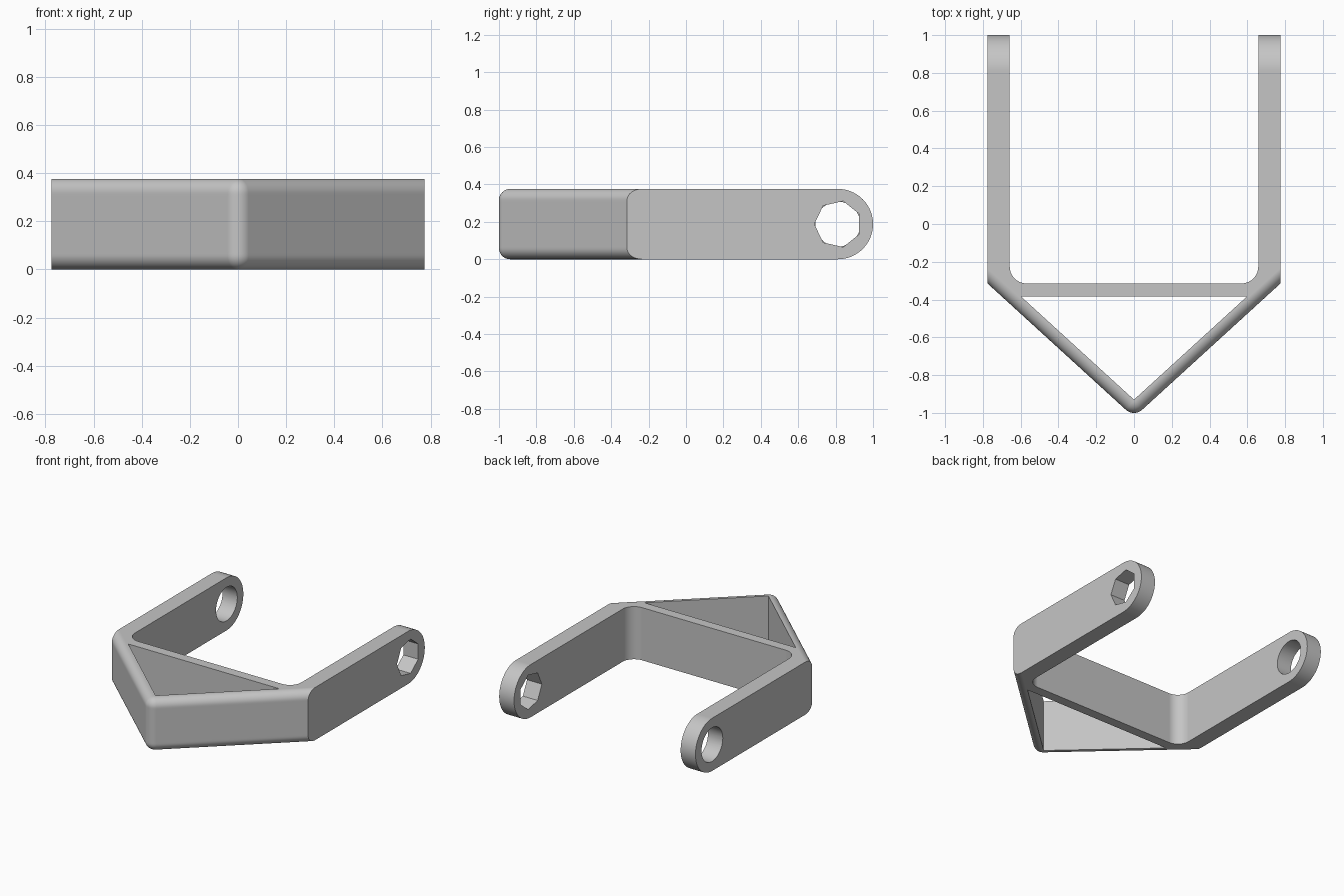
import bpy, bmesh
from math import sin, cos, tan, sqrt, pi, radians

if "Cube" in bpy.data.objects:
    bpy.data.objects.remove(bpy.data.objects["Cube"])

HALF_W, ARM_IN = 0.775, 0.658      # outer and inner faces of the arms
R = 0.188                          # half height, radius of the arm ends
EYE_Y = 1 - R                      # centre of the arm eyes
NOSE_R, FILLET = 0.065, 0.06       # nose rounding, edge rounding of the V
SLOPE = radians(42.4)

grey = bpy.data.materials.new("light_grey")
grey.use_nodes = True
grey.diffuse_color = (0.56, 0.56, 0.56, 1)
grey.node_tree.nodes["Principled BSDF"].inputs["Base Color"].default_value = (0.56, 0.56, 0.56, 1)


def loft(name, rings):
    """Closed solid through a stack of equal rings."""
    bm = bmesh.new()
    loops = [[bm.verts.new(p) for p in ring] for ring in rings]
    n = len(loops[0])
    for a, b in zip(loops, loops[1:]):
        for i in range(n):
            j = (i + 1) % n
            bm.faces.new((a[i], a[j], b[j], b[i]))
    bm.faces.new(loops[0][::-1])
    bm.faces.new(loops[-1])
    bmesh.ops.recalc_face_normals(bm, faces=bm.faces)
    mesh = bpy.data.meshes.new(name)
    bm.to_mesh(mesh)
    bm.free()
    mesh.materials.append(grey)
    obj = bpy.data.objects.new(name, mesh)
    bpy.context.collection.objects.link(obj)
    return obj


def arc(cx, cy, r, start, end, steps):
    angles = [start + (end - start) * i / steps for i in range(steps + 1)]
    return [(cx + r * cos(a), cy + r * sin(a)) for a in angles]


def upright(name, outline):
    return loft(name, [[(x, y, z) for x, y in outline] for z in (-0.2, 0.6)])


def sideways(name, outline, x0, x1):
    return loft(name, [[(x, y, z) for y, z in outline] for x in (x0, x1)])


# Solid blank: V front with rounded edges, sides, and half-round back
def blank_ring(z):
    edge = max(0, FILLET - min(z, 2 * R - z))
    inset = FILLET - sqrt(max(0, FILLET ** 2 - edge ** 2))
    r, cy = NOSE_R - inset, NOSE_R - 1
    nose = arc(0, cy, r, -pi / 2 - SLOPE, -pi / 2 + SLOPE, 12)
    x, y = nose[-1]
    side = y + (HALF_W - x) * tan(SLOPE)
    back = EYE_Y + sqrt(max(0, R * R - (z - R) ** 2))
    outline = [(-HALF_W, side)] + nose + [(HALF_W, side), (HALF_W, back), (-HALF_W, back)]
    return [(px, py, z) for px, py in outline]


STEPS = 48
bracket = loft("bracket", [blank_ring(R * (1 - cos(pi * i / STEPS))) for i in range(STEPS + 1)])

# Slot between the arms, with rounded inner corners
corner, bar_back, bar_front = 0.09, -0.315, -0.385
cx, cy = ARM_IN - corner, bar_back + corner
slot = upright("slot_cutter",
               [(-ARM_IN, 1.3)] + arc(-cx, cy, corner, pi, 1.5 * pi, 10)
               + arc(cx, cy, corner, -pi / 2, 0, 10) + [(ARM_IN, 1.3)])

# Triangular opening behind the nose
tip = -0.93
tri_x = (bar_front - tip) / tan(SLOPE)
opening = upright("opening_cutter", [(-tri_x, bar_front), (0, tip), (tri_x, bar_front)])

# Round eye in one arm, seven-sided eye in the other
round_eye = sideways("round_eye_cutter", arc(EYE_Y, R, 0.12, 0, 2 * pi, 48)[:-1], -0.9, -0.5)
faceted_eye = sideways("faceted_eye_cutter", arc(EYE_Y, R, 0.126, pi, 3 * pi, 7)[:-1], 0.5, 0.9)

bpy.ops.object.select_all(action="DESELECT")
bpy.context.view_layer.objects.active = bracket
bracket.select_set(True)
for cutter in (slot, opening, round_eye, faceted_eye):
    mod = bracket.modifiers.new(cutter.name, "BOOLEAN")
    mod.operation, mod.solver, mod.object = "DIFFERENCE", "EXACT", cutter
    bpy.ops.object.modifier_apply(modifier=mod.name)
    bpy.data.objects.remove(cutter)

# Smooth fillets, crisp edges, flat large faces
bpy.ops.object.shade_smooth_by_angle(angle=radians(30))
weighted = bracket.modifiers.new("weighted_normals", "WEIGHTED_NORMAL")
weighted.keep_sharp = True
